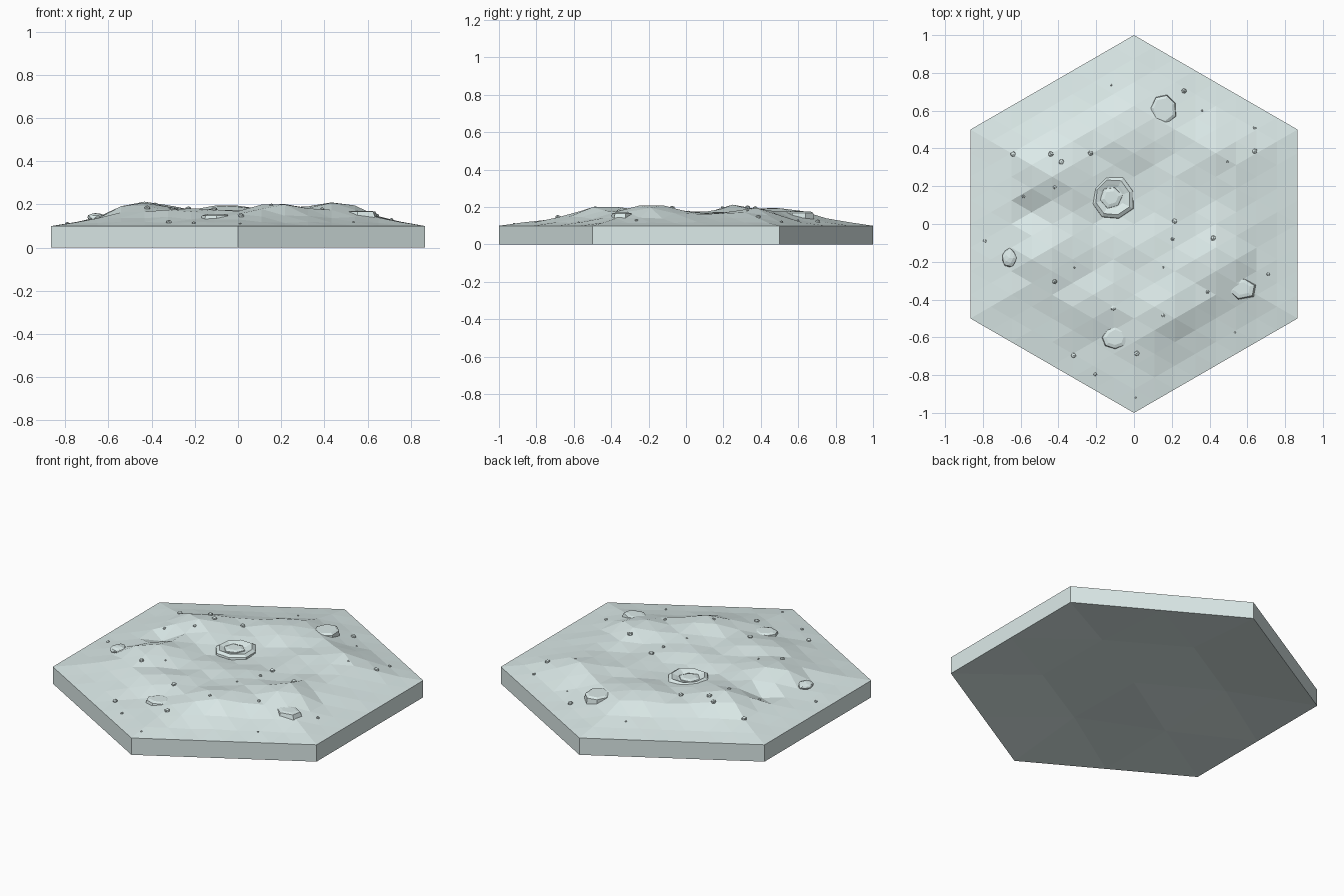
import bpy, bmesh, math, random
from mathutils import Vector
from mathutils.bvhtree import BVHTree

if "Cube" in bpy.data.objects:
    bpy.data.objects.remove(bpy.data.objects["Cube"])

random.seed(7)
E1, E2 = Vector((math.sqrt(3) / 2, 0.5)), Vector((0, 1))
ICE = bpy.data.materials.new("pale_ice")
ICE.diffuse_color = (0.72, 0.83, 0.82, 1)
ICE.use_nodes = True
ICE.node_tree.nodes["Principled BSDF"].inputs["Base Color"].default_value = ICE.diffuse_color


def make_object(bm, name):
    bmesh.ops.recalc_face_normals(bm, faces=bm.faces)
    me = bpy.data.meshes.new(name)
    bm.to_mesh(me)
    bm.free()
    me.materials.append(ICE)
    ob = bpy.data.objects.new(name, me)
    bpy.context.collection.objects.link(ob)
    return ob


def hex_sheet(bm, n, height):
    """Triangulated hexagon, n steps per side; height(x, y, edge distance)."""
    v = {}
    for q in range(-n, n + 1):
        for r in range(-n, n + 1):
            d = max(abs(q), abs(r), abs(q + r))
            if d <= n:
                p = (E1 * q + E2 * r) / n
                v[q, r] = bm.verts.new((p.x, p.y, height(p.x, p.y, d / n)))
    for q in range(-n, n + 1):
        for r in range(-n, n + 1):
            for tri in (((q, r), (q + 1, r), (q, r + 1)),
                        ((q + 1, r), (q + 1, r + 1), (q, r + 1))):
                if all(k in v for k in tri):
                    bm.faces.new([v[k] for k in tri])


# Hills and dips: x, y, height, radius
HILLS = [(-.46, .28, .058, .17), (0, .52, .036, .16), (.43, .42, .05, .15),
         (.47, -.22, .055, .15), (.2, -.48, .05, .16), (-.46, -.14, .045, .14),
         (-.54, .06, -.06, .09), (-.1, .14, -.016, .16), (.62, .1, .015, .15),
         (-.1, -.62, -.02, .1), (-.3, -.45, .02, .13), (.58, -.36, -.02, .08)]


def land(x, y, d):
    if d > 0.999:
        return 0.1
    f = min(1, (1 - d) / 0.42) ** 1.15
    z = 0.067 + random.uniform(-.01, .01)
    z += sum(h * math.exp(-((x - a) ** 2 + (y - b) ** 2) / (s * s)) for a, b, h, s in HILLS)
    return 0.1 + f * z


# Terrain surface
bm = bmesh.new()
hex_sheet(bm, 8, land)
bm.normal_update()
tree = BVHTree.FromBMesh(bm)
make_object(bm, "terrain")


def ground(x, y):
    return tree.ray_cast(Vector((x, y, 1)), Vector((0, 0, -1)))[0].z


# Base: slightly hollow underside and six straight walls
bm = bmesh.new()
hex_sheet(bm, 2, lambda x, y, d: 0 if d > .99 else random.uniform(.005, .05))
rim = [e for e in bm.edges if e.is_boundary]
ext = bmesh.ops.extrude_edge_only(bm, edges=rim)["geom"]
for g in ext:
    if isinstance(g, bmesh.types.BMVert):
        g.co.z = 0.1
make_object(bm, "base")


def ring_stack(name, x, y, rings, sides, stretch=1.0, turn=0.0, sink=0.0):
    """Irregular polygon rings (radius, height above ground) joined and capped."""
    bm = bmesh.new()
    z = ground(x, y) - sink
    wob = [random.uniform(.9, 1.1) for _ in range(sides)]
    loops = []
    for r, h in rings:
        loop = []
        for i in range(sides):
            a = 2 * math.pi * i / sides + turn
            loop.append(bm.verts.new((x + r * wob[i] * math.cos(a),
                                      y + r * stretch * wob[i] * math.sin(a), z + h)))
        loops.append(loop)
    for lo, up in zip(loops, loops[1:]):
        for i in range(sides):
            j = (i + 1) % sides
            bm.faces.new((lo[i], lo[j], up[j], up[i]))
    bm.faces.new(loops[-1])
    make_object(bm, name)


# Crater with central rock, and flat slabs half sunk in the ground
ring_stack("crater_rim", -.115, .14, [(.125, -.02), (.12, .008), (.1, .02), (.075, .012), (.06, .006)], 8, 1.0, .3)
ring_stack("crater_rock", -.12, .14, [(.06, -.01), (.055, .01), (.035, .016)], 6, 1.0, .2)
ring_stack("slab_north", .155, .61, [(.075, -.03), (.07, .012), (.055, .02)], 7, 1.1, .4)
ring_stack("slab_south", -.1, -.6, [(.075, -.03), (.065, .008), (.045, .014)], 8, .85, 0, .003)
ring_stack("slab_east", .57, -.34, [(.085, -.03), (.07, .01), (.045, .014)], 6, .75, .3, .006)


def stone(name, x, y, r, stretch=1.0, flat=.8):
    bm = bmesh.new()
    bmesh.ops.create_icosphere(bm, subdivisions=1 if r < .03 else 2, radius=r)
    turn = random.uniform(0, 6)
    z = ground(x, y) + r * .15
    for v in bm.verts:
        p = v.co * random.uniform(.9, 1.08)
        if stretch == 1.0:
            p.xy = (p.x * math.cos(turn) - p.y * math.sin(turn),
                    p.x * math.sin(turn) + p.y * math.cos(turn))
        v.co = (x + p.x, y + p.y * stretch, z + p.z * flat)
    make_object(bm, name)


# Boulder and scattered pebbles
stone("boulder", -.66, -.18, .04, 1.25, .5)
PEBBLES = [(-.64, .37), (-.44, .37), (-.385, .33), (-.23, .375), (.265, .705),
           (.64, .385), (.215, .015), (.42, -.075), (-.42, -.305), (-.11, -.445),
           (.015, -.685), (-.32, -.695)]
SMALL = [(-.42, .195), (-.585, .145), (-.79, -.09), (.205, -.08), (.64, .51),
         (.71, -.265), (.39, -.36), (.155, -.485), (-.205, -.795), (.495, .33),
         (-.315, -.23), (.155, -.23), (.535, -.575), (.36, .6), (-.12, .735), (.01, -.92)]
for i, (x, y) in enumerate(PEBBLES):
    stone(f"pebble_{i + 1}", x, y, .015)
for i, (x, y) in enumerate(SMALL):
    stone(f"small_pebble_{i + 1}", x, y, .01 if i < 9 else .006)
